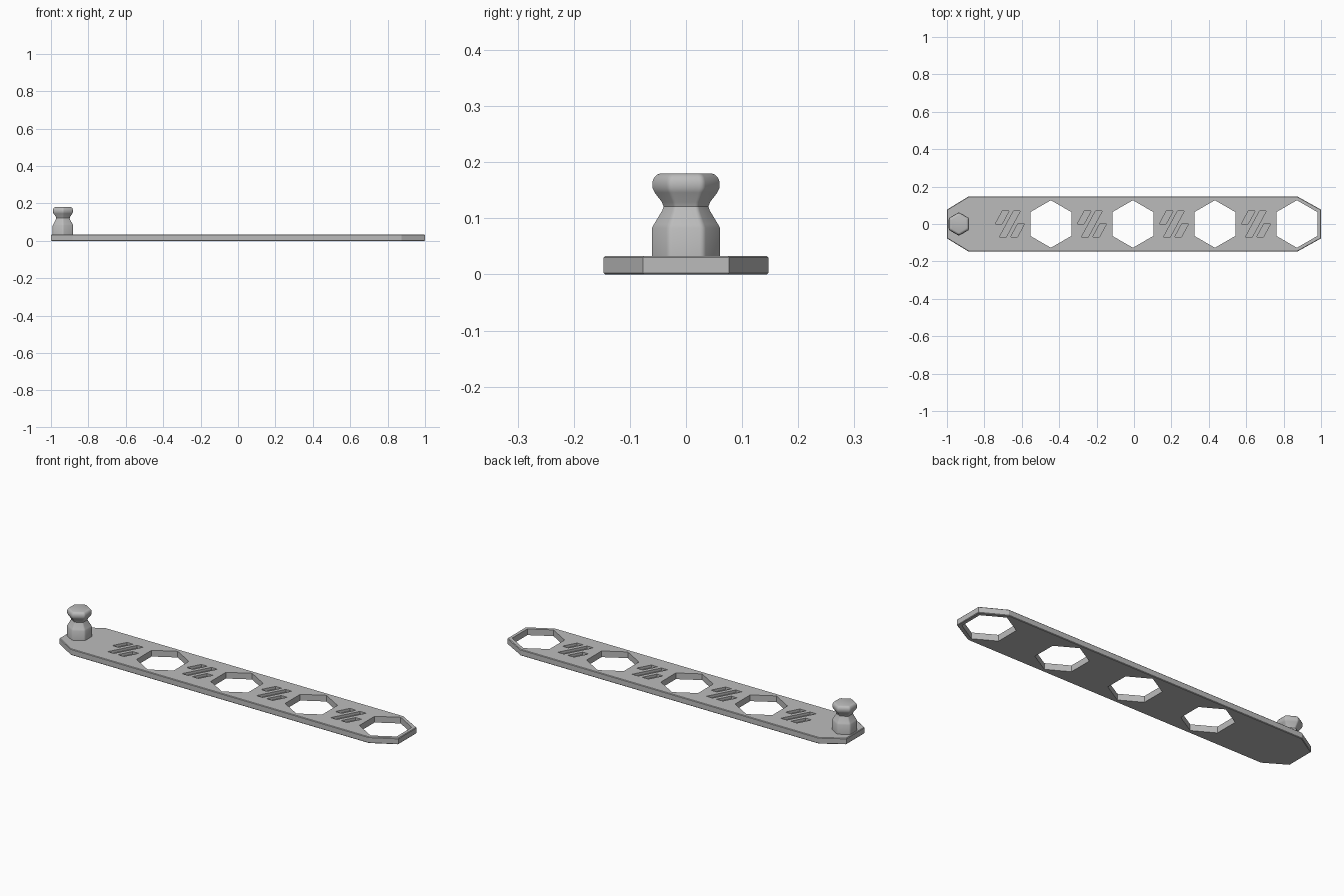
import bpy
import bmesh
from math import cos, sin, pi, radians

cube = bpy.data.objects.get("Cube")
if cube:
    bpy.data.objects.remove(cube, do_unlink=True)

THICK = 0.033
PITCH = 0.4385
LAST_HOLE = 0.871
SLOT_DEPTH = 0.014

grey = bpy.data.materials.new("plain grey")
grey.use_nodes = True
colour = (0.5, 0.5, 0.5, 1)
grey.diffuse_color = colour
grey.node_tree.nodes["Principled BSDF"].inputs["Base Color"].default_value = colour


def make_object(name, bm):
    bmesh.ops.recalc_face_normals(bm, faces=bm.faces)
    mesh = bpy.data.meshes.new(name)
    bm.to_mesh(mesh)
    bm.free()
    mesh.materials.append(grey)
    obj = bpy.data.objects.new(name, mesh)
    bpy.context.collection.objects.link(obj)
    return obj


def activate(obj):
    bpy.ops.object.select_all(action="DESELECT")
    obj.select_set(True)
    bpy.context.view_layer.objects.active = obj


def prism(bm, outline, low, high):
    """Extrude a flat outline between two heights."""
    rings = [[bm.verts.new((x, y, z)) for x, y in outline] for z in (low, high)]
    return loft(bm, rings)


def loft(bm, rings):
    """Skin a stack of rings and cap both ends."""
    n = len(rings[0])
    for a, b in zip(rings, rings[1:]):
        for i in range(n):
            j = (i + 1) % n
            bm.faces.new((a[i], a[j], b[j], b[i]))
    return [bm.faces.new(rings[0][::-1]), bm.faces.new(rings[-1])]


# Strap plate with clipped corners and softened rims
bm = bmesh.new()
half = [(-1, 0.077), (-0.885, 0.147), (0.874, 0.147), (1, 0.077)]
outline = half + [(x, -y) for x, y in reversed(half)]
caps = prism(bm, outline, 0, THICK)
rims = {e for f in caps for e in f.edges}
bmesh.ops.bevel(bm, geom=list(rims), offset=0.003, segments=1, affect="EDGES")
plate = make_object("strap_plate", bm)

# Cutters: hexagon holes go through, slanted slots are shallow
bm = bmesh.new()
for i in range(4):
    cx = LAST_HOLE - i * PITCH
    hexagon = [(cx + 0.127 * cos(pi / 6 + k * pi / 3),
                0.127 * sin(pi / 6 + k * pi / 3)) for k in range(6)]
    prism(bm, hexagon, -0.1, 0.1)

    sx = cx - PITCH / 2
    for dx, dy, h in ((-0.041, 0.035, 0.035), (0, 0, 0.07), (0.041, -0.035, 0.035)):
        slant, w = 0.54 * h, 0.018
        bar = [(-slant - w, -h), (-slant + w, -h), (slant + w, h), (slant - w, h)]
        prism(bm, [(sx + dx + x, dy + y) for x, y in bar], THICK - SLOT_DEPTH, 0.1)
cutter = make_object("hole_cutter", bm)
cutter.hide_render = True

cut = plate.modifiers.new("holes", "BOOLEAN")
cut.operation = "DIFFERENCE"
cut.solver = "EXACT"
cut.object = cutter
activate(plate)
bpy.ops.object.modifier_apply(modifier=cut.name)
bpy.data.objects.remove(cutter, do_unlink=True)


# Locking knob: rounded hexagon section lofted along a waisted profile
def rounded_hexagon(radius, steps=3):
    fillet = 0.2 * radius
    centre = radius - fillet
    points = []
    for k in range(6):
        corner = pi / 2 + k * pi / 3
        for s in range(steps + 1):
            a = corner + radians(-30 + 60 * s / steps)
            points.append((centre * cos(corner) + fillet * cos(a),
                           centre * sin(corner) + fillet * sin(a)))
    return points


profile = [(0.061, 0.03), (0.061, 0.083), (0.057, 0.09), (0.043, 0.113),
           (0.040, 0.121), (0.043, 0.129), (0.056, 0.146), (0.060, 0.154),
           (0.060, 0.165), (0.057, 0.173), (0.052, 0.178), (0.046, 0.18)]
bm = bmesh.new()
loft(bm, [[bm.verts.new((x - 0.936, y, z)) for x, y in rounded_hexagon(r)]
          for r, z in profile])
knob = make_object("locking_knob", bm)
activate(knob)
bpy.ops.object.shade_smooth_by_angle(angle=radians(35))
